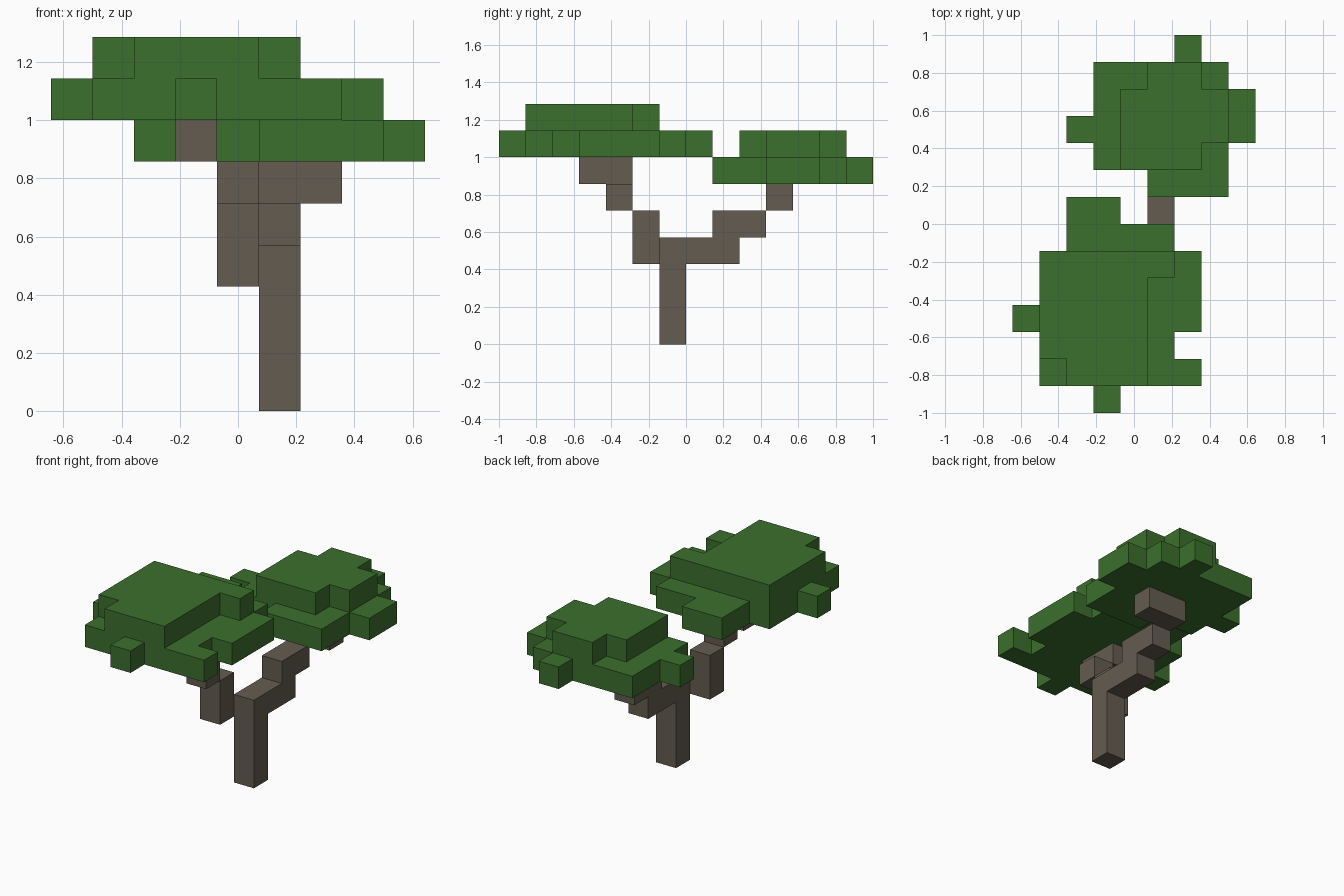
import bpy, bmesh
from mathutils import Vector
from itertools import product

CELL = 1 / 7
ORIGIN = Vector((-4.5, -7, 0))

cube = bpy.data.objects.get("Cube")
if cube:
    bpy.data.objects.remove(cube, do_unlink=True)


def make_material(name, rgb):
    mat = bpy.data.materials.new(name)
    mat.use_nodes = True
    color = (*rgb, 1)
    mat.diffuse_color = color
    bsdf = mat.node_tree.nodes["Principled BSDF"]
    bsdf.inputs["Base Color"].default_value = color
    bsdf.inputs["Roughness"].default_value = 0.9
    return mat


def layer(z, *rects):
    """Rectangles (x0, x1, y0, y1) one cell tall at height z."""
    return [(*r, z, z + 1) for r in rects]


def build_blocks(name, boxes, mat):
    """Join cell boxes into one shell without inner faces."""
    cells = set()
    for x0, x1, y0, y1, z0, z1 in boxes:
        cells.update(product(range(x0, x1), range(y0, y1), range(z0, z1)))
    bm = bmesh.new()
    for cell in cells:
        center = Vector(cell) + Vector((0.5, 0.5, 0.5)) + ORIGIN
        for axis, sign in product(range(3), (-1, 1)):
            step = Vector((0, 0, 0))
            step[axis] = sign
            if tuple(int(c + s) for c, s in zip(cell, step)) in cells:
                continue
            u = Vector((0, 0, 0))
            u[(axis + 1) % 3] = 0.5
            v = step.cross(u)
            mid = center + step * 0.5
            corners = (mid - u - v, mid + u - v, mid + u + v, mid - u + v)
            bm.faces.new([bm.verts.new(p * CELL) for p in corners])
    bmesh.ops.remove_doubles(bm, verts=bm.verts, dist=0.001)
    bmesh.ops.dissolve_limit(bm, angle_limit=0.01, verts=bm.verts, edges=bm.edges)
    mesh = bpy.data.meshes.new(name)
    bm.to_mesh(mesh)
    bm.free()
    mesh.materials.append(mat)
    obj = bpy.data.objects.new(name, mesh)
    bpy.context.collection.objects.link(obj)
    return obj


bark = make_material("bark brown", (0.127, 0.107, 0.082))
leaf = make_material("leaf green", (0.045, 0.162, 0.026))

# Trunk with the back branch stepping upward
build_blocks("trunk_and_back_branch", [
    (5, 6, 6, 7, 0, 4),
    (5, 6, 7, 9, 3, 4),
    (5, 6, 8, 10, 4, 5),
    (5, 7, 10, 11, 5, 6),
], bark)

# Front branch
build_blocks("front_branch", [
    (4, 5, 5, 6, 3, 5),
    (4, 5, 4, 5, 5, 6),
    (3, 4, 3, 5, 6, 7),
], bark)

# Front canopy: wide lower layer, smaller cap
build_blocks("front_canopy",
             layer(7, (1, 6, 1, 6), (0, 1, 3, 4), (3, 4, 0, 1), (6, 7, 1, 2),
                   (6, 7, 3, 6), (2, 6, 6, 7), (2, 4, 7, 8))
             + layer(8, (1, 5, 2, 6), (2, 5, 1, 2), (5, 6, 5, 6)),
             leaf)

# Back canopy, one cell lower
build_blocks("back_canopy",
             layer(6, (3, 8, 9, 13), (2, 3, 10, 11), (8, 9, 10, 12),
                   (5, 8, 8, 9), (6, 7, 13, 14))
             + layer(7, (4, 7, 9, 12), (7, 8, 10, 12), (5, 7, 12, 13)),
             leaf)
